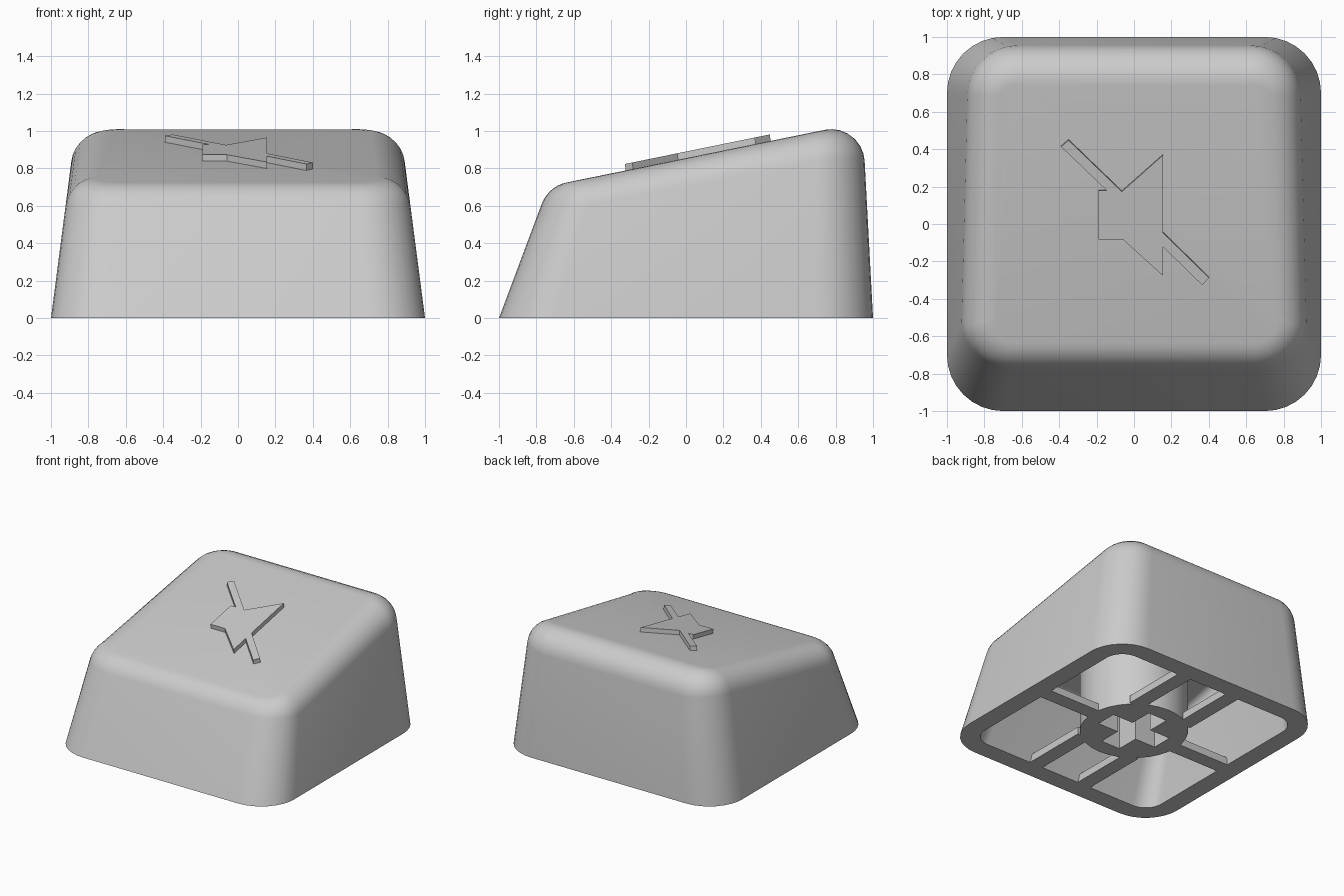
import bpy, bmesh, math
from mathutils import Vector

if "Cube" in bpy.data.objects:
    bpy.data.objects.remove(bpy.data.objects["Cube"])

grey = bpy.data.materials.new("light_grey")
grey.diffuse_color = (0.6, 0.6, 0.6, 1)
grey.use_nodes = True
grey.node_tree.nodes["Principled BSDF"].inputs["Base Color"].default_value = grey.diffuse_color

SLOPE = 0.204


def plane_z(y):
    """Height of the sloping top surface."""
    return 0.855 + SLOPE * y


def finish(name, bm, angle=30):
    bmesh.ops.recalc_face_normals(bm, faces=bm.faces[:])
    me = bpy.data.meshes.new(name)
    bm.to_mesh(me)
    bm.free()
    ob = bpy.data.objects.new(name, me)
    bpy.context.collection.objects.link(ob)
    me.materials.append(grey)
    if angle:
        bpy.ops.object.select_all(action='DESELECT')
        ob.select_set(True)
        bpy.context.view_layer.objects.active = ob
        bpy.ops.object.shade_smooth_by_angle(angle=math.radians(angle))
    return ob


def rounded_rings(half, corner, drop, fillet, corner_seg=8, fillet_seg=7):
    """Rings from the base outline up the leaning wall and over the rounded top edge."""
    columns = []
    for k, (sx, sy) in enumerate([(1, 1), (-1, 1), (-1, -1), (1, -1)]):
        for i in range(corner_seg + 1):
            a = math.pi / 2 * (k + i / corner_seg)
            n = Vector((math.cos(a), math.sin(a)))
            bx = sx * (half - corner) + n.x * corner
            by = sy * (half - corner) + n.y * corner
            base = Vector((bx, by, 0))
            ty = 0.104 + 0.84 * by
            tz = plane_z(ty) - drop
            top = Vector((bx * (1 - 0.13 * tz), ty, tz))
            w = (top - base).normalized()
            u = Vector((-n.x, -n.y, -n.y * SLOPE)).normalized()
            turn = w.angle(u)
            d = fillet * math.tan(turn / 2)
            p0, p1, c = top - w * d, top + u * d, math.cos(turn / 2)
            col = [base]
            for j in range(fillet_seg + 1):
                s = j / fillet_seg
                q0, q1, q2 = (1 - s) ** 2, 2 * s * (1 - s) * c, s * s
                col.append((p0 * q0 + top * q1 + p1 * q2) / (q0 + q1 + q2))
            columns.append(col)
    return [list(r) for r in zip(*columns)]


def prism(points, low, high):
    """Extrude a 2D outline; low and high map (x, y) to 3D points."""
    bm = bmesh.new()
    a = [bm.verts.new(low(x, y)) for x, y in points]
    b = [bm.verts.new(high(x, y)) for x, y in points]
    bm.faces.new(a)
    bm.faces.new(b)
    for i in range(len(a)):
        j = (i + 1) % len(a)
        bm.faces.new((a[i], a[j], b[j], b[i]))
    return bm


# Hollow cap: inner cavity rings, then the base rim, then the outer skin
rings = rounded_rings(0.85, 0.15, 0.17, 0.05)[::-1] + rounded_rings(1.0, 0.3, 0.0, 0.18)
bm = bmesh.new()
vs = [[bm.verts.new(p) for p in r] for r in rings]
bm.faces.new(vs[0])
bm.faces.new(vs[-1])
for r0, r1 in zip(vs, vs[1:]):
    for i in range(len(r0)):
        j = (i + 1) % len(r0)
        bm.faces.new((r0[i], r0[j], r1[j], r1[i]))
finish("cap_shell", bm)

# Raised muted-speaker symbol lying on the slope
symbol = [(-.39, .42), (-.35, .455), (-.065, .18), (.155, .375), (.155, -.04),
          (.40, -.28), (.365, -.32), (.155, -.115), (.155, -.27), (-.06, -.075),
          (-.19, -.075), (-.19, .185), (-.145, .185)]
finish("raised_symbol", prism(symbol,
                              lambda x, y: (x, y, plane_z(y) - 0.02),
                              lambda x, y: (x, y - 0.007, plane_z(y) + 0.034)), 0)

# Round stem under the cap, cut with a cross-shaped socket
circle = [(0.4 * math.cos(math.tau * i / 32), 0.4 * math.sin(math.tau * i / 32)) for i in range(32)]
stem = finish("stem", prism(circle, lambda x, y: (x, y, 0), lambda x, y: (x, y, plane_z(y) - 0.1)))
L, W = 0.27, 0.085
cross = [(L, -W), (L, W), (W, W), (W, L), (-W, L), (-W, W),
         (-L, W), (-L, -W), (-W, -W), (-W, -L), (W, -L), (W, -W)]
cutter = finish("socket_cutter", prism(cross, lambda x, y: (x, y, -0.1), lambda x, y: (x, y, 0.48)), 0)
cutter.hide_render = True
cutter.hide_viewport = True
cut = stem.modifiers.new("socket", 'BOOLEAN')
cut.object = cutter
cut.operation = 'DIFFERENCE'
cut.solver = 'EXACT'


# Thin ribs joining the stem to the walls
def rib(name, x0, x1, y0, y1):
    pts = [(x0, y0), (x1, y0), (x1, y1), (x0, y1)]
    finish(name, prism(pts, lambda x, y: (x, y, 0), lambda x, y: (x, y, 0.06)), 0)


for s in (-1, 1):
    rib("side_rib", s * 0.385, s * 0.87, -0.06, 0.06)
    for t in (-1, 1):
        rib("long_rib", t * 0.17, t * 0.29, s * 0.3, s * 0.87)
